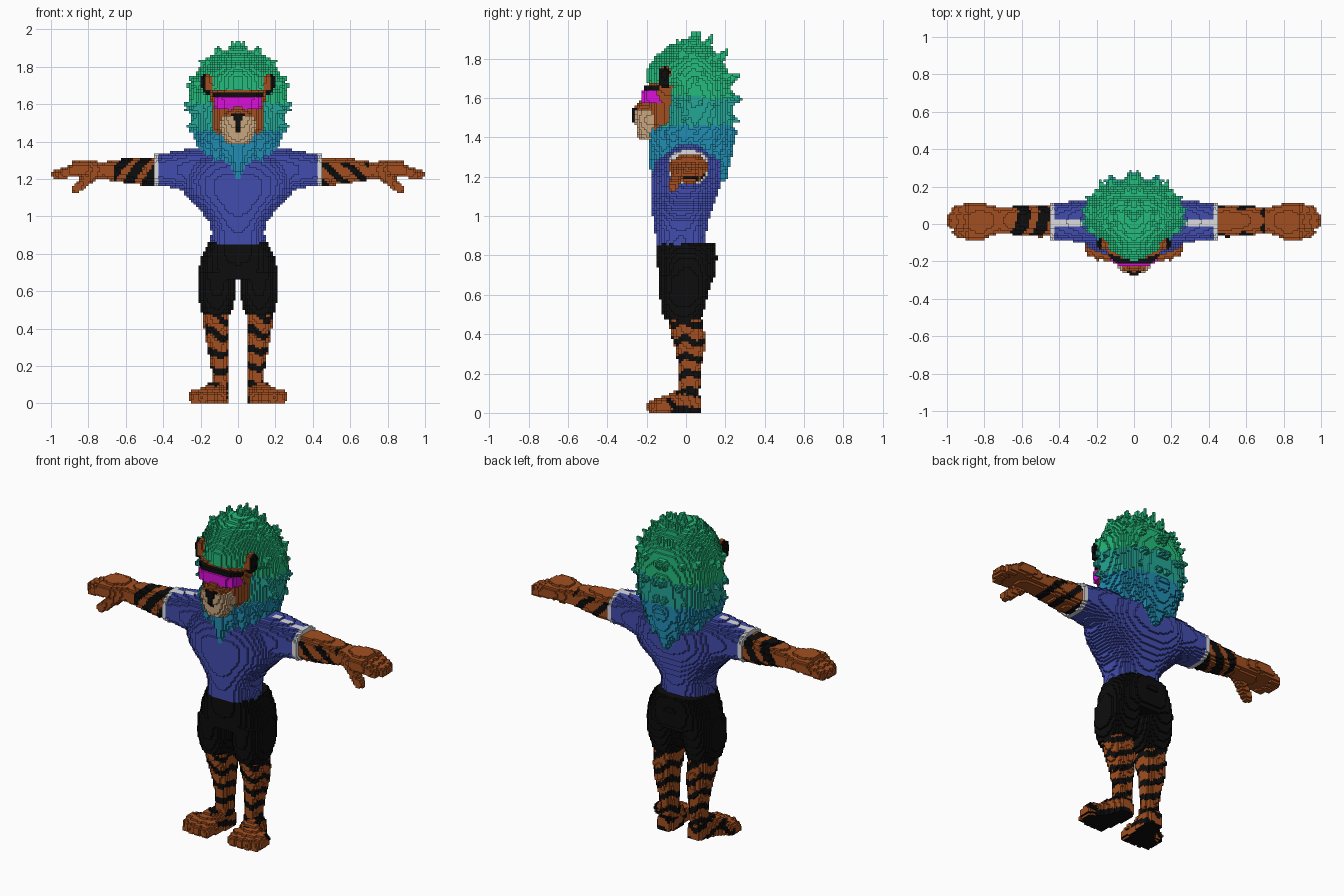
import bpy, bmesh, math, random
from mathutils import Vector

if "Cube" in bpy.data.objects:
    bpy.data.objects.remove(bpy.data.objects["Cube"])

random.seed(4)
V = 0.0125            # block size
occ = {}              # block -> part name; the first part to claim a block keeps it
SIDED = {"ear", "sleeve", "cuff", "arm", "leg", "foot"}

COLOURS = {
    "brown fur": (0.36, 0.078, 0.014), "black": (0.004, 0.004, 0.004),
    "green mane": (0.018, 0.50, 0.20), "teal mane": (0.017, 0.38, 0.30),
    "blue mane": (0.015, 0.27, 0.45), "blue shirt": (0.055, 0.075, 0.42),
    "white trim": (0.72, 0.72, 0.74), "beige muzzle": (0.58, 0.38, 0.21),
    "magenta lens": (0.70, 0.005, 0.70),
}
MATS = {}
for mat_name, rgb in COLOURS.items():
    MATS[mat_name] = bpy.data.materials.new(mat_name)
    MATS[mat_name].diffuse_color = (*rgb, 1)


def fill(part, inside, lo, hi):
    """Claim mirrored blocks whose centre passes the test."""
    r = [range(math.floor(a / V) - 1, math.ceil(b / V) + 1) for a, b in zip(lo, hi)]
    for i in r[0]:
        if i < 0:
            continue
        for j in r[1]:
            for k in r[2]:
                if k >= 0 and inside((i + .5) * V, (j + .5) * V, (k + .5) * V):
                    occ.setdefault((i, j, k), part)
                    occ.setdefault((-1 - i, j, k), part)


def loft(part, axis, secs, p=2.4, front=None, mid=None):
    """Rounded sections (t, a0, a1, b0, b1) along an axis; front = power below the middle."""
    ta = "xyz".index(axis)
    aa, ba = [n for n in range(3) if n != ta]

    def inside(*c):
        t = c[ta]
        for s, e in zip(secs, secs[1:]):
            if s[0] <= t <= e[0]:
                f = (t - s[0]) / (e[0] - s[0])
                a0, a1, b0, b1 = [u + (w - u) * f for u, w in zip(s[1:], e[1:])]
                m = (b0 + b1) / 2 if mid is None else mid
                u = abs(c[aa] - (a0 + a1) / 2) / ((a1 - a0) / 2)
                d = c[ba] - m
                v = d / (b1 - m) if d > 0 else d / (b0 - m)
                q = front if front and d < 0 else p
                return u ** q + v ** q <= 1
        return False

    lo, hi = [0] * 3, [0] * 3
    lo[ta], hi[ta] = secs[0][0], secs[-1][0]
    for ax, n in ((aa, 1), (ba, 3)):
        lo[ax] = min(s[n] for s in secs)
        hi[ax] = max(s[n + 1] for s in secs)
    fill(part, inside, lo, hi)


def centred(part, secs, **kw):
    """Loft up z from (z, half width, y front, y back)."""
    loft(part, "z", [(z, -w, w, f, b) for z, w, f, b in secs], **kw)


def capsule(part, p0, p1, r0, r1):
    """Tapered rounded rod."""
    p0, p1 = Vector(p0), Vector(p1)
    d = p1 - p0
    r = max(r0, r1)

    def inside(x, y, z):
        q = Vector((x, y, z)) - p0
        f = min(1, max(0, q.dot(d) / d.length_squared))
        return (q - d * f).length <= r0 + (r1 - r0) * f
    fill(part, inside, [min(a, b) - r for a, b in zip(p0, p1)],
         [max(a, b) + r for a, b in zip(p0, p1)])


# Goggles: brow bar and wrap-round lens
centred("goggle_bar", [(1.638, .135, -.215, -.08), (1.663, .135, -.215, -.08)], p=3)
centred("goggle_lens", [(1.575, .125, -.225, -.09), (1.638, .13, -.225, -.09)], p=3)
# Face
centred("nose", [(1.475, .008, -.275, -.2), (1.515, .02, -.28, -.2),
                 (1.54, .036, -.28, -.2), (1.556, .03, -.27, -.2)], p=4)
centred("muzzle", [(1.385, .06, -.235, -.12), (1.42, .08, -.25, -.1), (1.48, .1, -.258, -.08),
                   (1.53, .09, -.27, -.08), (1.56, .065, -.255, -.1), (1.585, .04, -.235, -.1)], p=2.6)
capsule("ear", (.162, -.112, 1.68), (.167, -.108, 1.73), .031, .031)
centred("head", [(1.40, .1, -.16, .05), (1.46, .135, -.185, .05), (1.58, .135, -.192, .05),
                 (1.63, .15, -.192, .05), (1.675, .165, -.185, .05)], p=2.8)

# Mane: tapered body, then outward tufts and a hanging fringe
centred("mane", [(1.17, .02, -.17, .205), (1.25, .085, -.19, .22), (1.32, .16, -.192, .235),
                 (1.40, .22, -.192, .24), (1.46, .24, -.165, .24), (1.60, .265, -.12, .235),
                 (1.655, .26, -.13, .23), (1.68, .255, -.2, .225), (1.75, .23, -.198, .21),
                 (1.80, .205, -.165, .18), (1.86, .14, -.1, .13), (1.895, .05, -.03, .06)],
        p=2.3, front=1.45, mid=.03)
for el in (-22, 0, 22, 44, 64, 84):
    n = max(2, round(10 * math.cos(math.radians(el))))
    for s in range(n):
        az = math.radians(-90 + 180 * (s + .5) / n + random.uniform(-6, 6))
        e = math.radians(el + random.uniform(-5, 5))
        d = Vector((math.cos(az) * math.cos(e), math.sin(az) * math.cos(e), math.sin(e)))
        if d.y < -.45:
            continue
        base = Vector((d.x * .235, .03 + d.y * (.19 if d.y > 0 else .15), 1.6 + d.z * .27))
        tip = base + d * .055 + Vector((0, .012, .012 if el > 10 else -.012))
        capsule("mane", base - d * .04, tip, .05, .006)
for s in range(9):
    az = math.radians(-70 + 155 * s / 8)
    x, y = .19 * math.cos(az), .03 + .185 * math.sin(az)
    capsule("mane", (x, y, 1.42), (x * .97, y, 1.29 - .04 * (s % 2)), .045, .008)

# Shirt
for part, secs in (("cuff", [(.428, -.092, .117, 1.158, 1.336), (.448, -.09, .115, 1.16, 1.334)]),
                   ("sleeve", [(.17, -.1, .13, 1.12, 1.365), (.26, -.1, .13, 1.13, 1.362),
                               (.35, -.092, .118, 1.155, 1.345), (.43, -.087, .112, 1.163, 1.332)])):
    loft(part, "x", secs)
centred("torso", [(.85, .147, -.153, .1), (.92, .142, -.157, .105), (.97, .155, -.165, .115),
                  (1.03, .2, -.172, .135), (1.12, .285, -.18, .165), (1.2, .31, -.177, .18),
                  (1.28, .29, -.155, .175), (1.34, .22, -.1, .14), (1.365, .17, -.06, .1)])

# Shorts
centred("shorts", [(.66, .21, -.135, .13), (.70, .212, -.14, .15), (.78, .198, -.147, .157),
                   (.84, .168, -.152, .155), (.863, .152, -.155, .14)], p=2.6)
loft("shorts", "z", [(.47, .042, .185, -.105, .075), (.5, .032, .197, -.118, .088),
                     (.58, .012, .218, -.132, .108), (.7, .006, .212, -.14, .135)], p=2.6)

# Arms, fingers and thumb
loft("arm", "x", [(.43, -.065, .1, 1.168, 1.315), (.5, -.07, .105, 1.165, 1.317),
                  (.6, -.06, .096, 1.178, 1.31), (.72, -.052, .09, 1.2, 1.29),
                  (.77, -.065, .102, 1.203, 1.297), (.82, -.092, .115, 1.203, 1.302),
                  (.89, -.088, .112, 1.21, 1.295)])
for y, end in ((-.06, .945), (-.012, .972), (.038, .976), (.083, .955)):
    capsule("arm", (.86, y, 1.25), (end, y * .8 + .005, 1.224), .034, .025)
capsule("arm", (.77, -.03, 1.23), (.865, -.066, 1.148), .034, .026)

# Legs, feet and toes
loft("leg", "z", [(.08, .055, .145, -.05, .065), (.14, .055, .138, -.037, .07),
                  (.22, .052, .148, -.036, .075), (.32, .05, .168, -.05, .095),
                  (.4, .044, .182, -.075, .096), (.5, .044, .187, -.1, .075)])
loft("foot", "y", [(-.17, .075, .245, -.06, .06), (-.1, .065, .235, -.09, .09),
                   (-.03, .052, .175, -.12, .12), (.04, .05, .152, -.12, .12),
                   (.072, .065, .138, -.09, .09)], p=3)
for x, y in ((.095, -.165), (.145, -.168), (.192, -.16), (.227, -.135)):
    capsule("foot", (x, y + .04, .04), (x, y, .03), .04, .034)


# Colour rules by position
def wave(v, period):
    return (v / period) % 1


def colour(part, x, y, z, n):
    ax = abs(x)
    if part == "mane":
        jag = .012 * math.sin(ax * 70 + y * 50)
        return "green mane" if z > 1.605 + jag else "teal mane" if z > 1.46 + jag * .5 else "blue mane"
    if part == "muzzle":
        if ax < V and z < 1.48 and z > 1.45 and n[1] < 0:
            return "black"
        return "beige muzzle" if z < 1.535 + .1 * max(0, .03 - ax) else "brown fur"
    if part == "ear":
        return "black" if ax > .18 or z < 1.675 else "brown fur"
    if part == "sleeve":
        return "white trim" if n[2] > 0 and -.015 < y < .025 and ax > .24 else "blue shirt"
    if part == "arm":
        if x < 0:
            band = ax < .665 and wave(ax + .7 * (z - 1.24) + .25 * y + .02, .105) < .6
        else:
            band = ax < .70 and z < 1.285 and wave(ax + 1.1 * (z - 1.24), .12) < .42
        return "black" if band else "brown fur"
    if part == "leg":
        s = z + .35 * (x - .1) + .016 * math.sin(y * 45 + x * 30)
        return "black" if wave(s, .092) < .42 else "brown fur"
    if part == "foot":
        band = y > -.1 and wave(z + .35 * y + .02 * math.sin(x * 40), .085) < .4
        return "black" if n[2] < 0 or band else "brown fur"
    return {"goggle_bar": "black", "goggle_lens": "magenta lens", "nose": "black",
            "head": "brown fur", "cuff": "white trim", "torso": "blue shirt",
            "shorts": "black"}[part]


# Skin the blocks: one object per part, outer faces only
SIDES = []
for axis in range(3):
    u, w = (axis + 1) % 3, (axis + 2) % 3
    for sign in (0, 1):
        corners = []
        for cu, cw in ((0, 0), (1, 0), (1, 1), (0, 1)):
            c = [0, 0, 0]
            c[axis], c[u], c[w] = sign, cu, cw
            corners.append(tuple(c))
        normal = [0, 0, 0]
        normal[axis] = 1 if sign else -1
        SIDES.append((tuple(normal), corners if sign else corners[::-1]))

parts = {}
for (i, j, k), part in occ.items():
    name = part if part not in SIDED else ("left_" if i >= 0 else "right_") + part
    parts.setdefault(name, (part, []))[1].append((i, j, k))

for name, (part, cells) in parts.items():
    bm = bmesh.new()
    verts, slots = {}, []
    for i, j, k in cells:
        for n, corners in SIDES:
            if (i + n[0], j + n[1], k + n[2]) in occ:
                continue
            quad = []
            for a, b, c in corners:
                key = (i + a, j + b, k + c)
                if key not in verts:
                    verts[key] = bm.verts.new([q * V for q in key])
                quad.append(verts[key])
            face = bm.faces.new(quad)
            col = colour(part, (i + .5) * V, (j + .5) * V, (k + .5) * V, n)
            if col not in slots:
                slots.append(col)
            face.material_index = slots.index(col)
    if bm.faces:
        mesh = bpy.data.meshes.new(name)
        bm.to_mesh(mesh)
        for s in slots:
            mesh.materials.append(MATS[s])
        bpy.context.collection.objects.link(bpy.data.objects.new(name, mesh))
    bm.free()

for m in bpy.data.materials:
    if m.users and not m.is_grease_pencil:
        m.use_nodes = True
        m.node_tree.nodes["Principled BSDF"].inputs["Base Color"].default_value = m.diffuse_color
